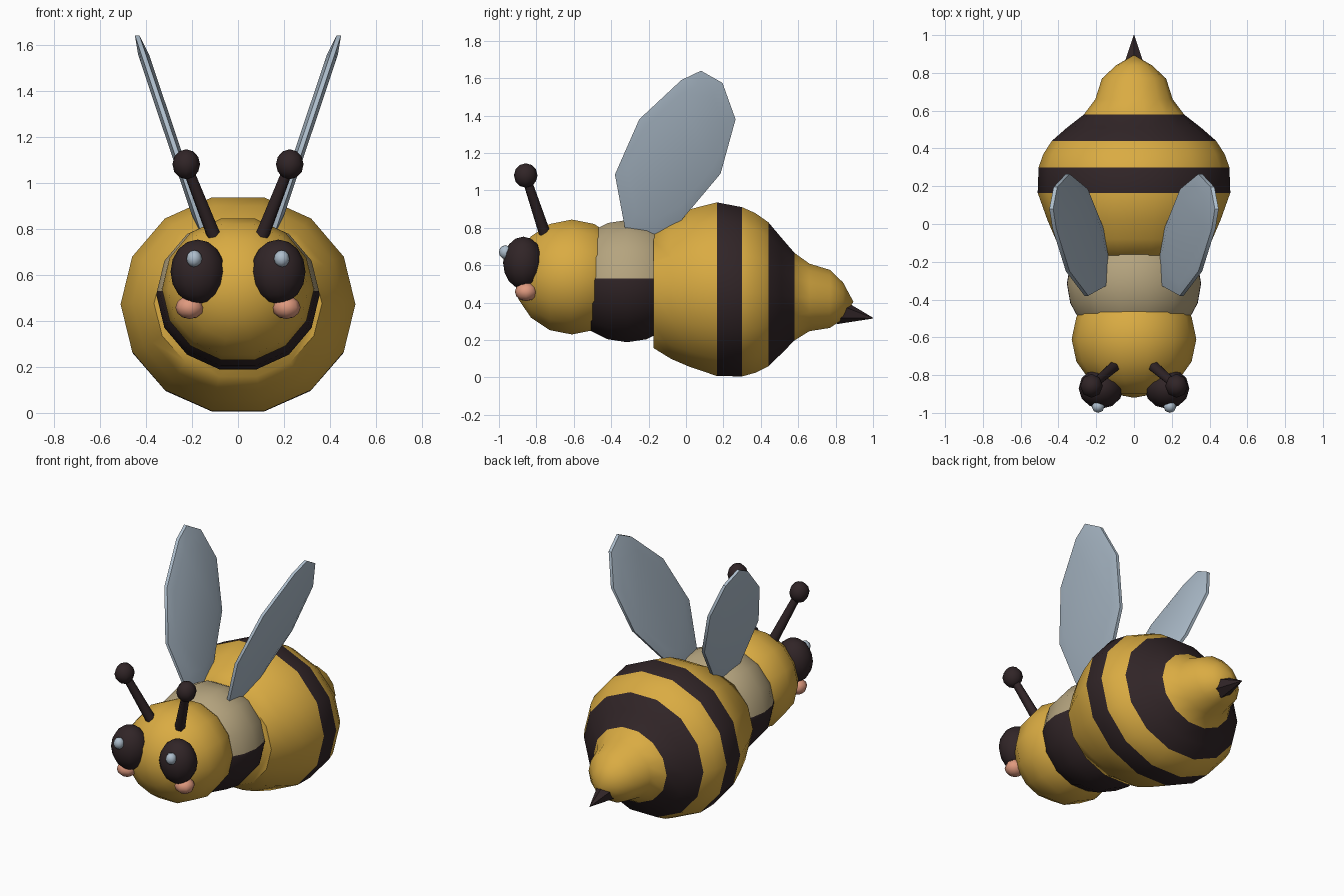
import bpy, bmesh, math
from mathutils import Vector, Matrix

if "Cube" in bpy.data.objects:
    bpy.data.objects.remove(bpy.data.objects["Cube"])


def material(name, rgb):
    m = bpy.data.materials.new(name)
    m.diffuse_color = (*rgb, 1)
    m.use_nodes = True
    m.node_tree.nodes["Principled BSDF"].inputs["Base Color"].default_value = m.diffuse_color
    return m


YELLOW = material("honey yellow", (0.70, 0.41, 0.055))
DARK = material("dark brown", (0.03, 0.018, 0.02))
BEIGE = material("beige fur", (0.46, 0.37, 0.21))
PALE = material("pale blue grey", (0.42, 0.51, 0.60))
PINK = material("cheek pink", (0.74, 0.32, 0.21))


def finish(name, bm, mats, angle=60):
    bmesh.ops.recalc_face_normals(bm, faces=bm.faces)
    me = bpy.data.meshes.new(name)
    bm.to_mesh(me)
    bm.free()
    for m in mats:
        me.materials.append(m)
    ob = bpy.data.objects.new(name, me)
    bpy.context.collection.objects.link(ob)
    bpy.context.view_layer.objects.active = ob
    ob.select_set(True)
    bpy.ops.object.shade_smooth_by_angle(angle=math.radians(angle))
    ob.select_set(False)
    return ob


def ball_mesh(center, radii, seg, rings, axis='Z'):
    bm = bmesh.new()
    bmesh.ops.create_uvsphere(bm, u_segments=seg, v_segments=rings, radius=1)
    if axis == 'Y':
        bm.transform(Matrix.Rotation(math.pi / 2, 4, 'X'))
        bm.transform(Matrix.Rotation(math.pi / 2, 4, 'Y'))
    bm.transform(Matrix.Translation(center) @ Matrix.Diagonal((*radii, 1)))
    return bm


def cone(name, a, b, r1, r2, seg, mat, angle=60):
    a, b = Vector(a), Vector(b)
    d = b - a
    bm = bmesh.new()
    bmesh.ops.create_cone(bm, cap_ends=True, segments=seg, radius1=r1, radius2=r2, depth=d.length)
    bm.transform(Matrix.Translation((a + b) / 2) @ d.to_track_quat('Z', 'Y').to_matrix().to_4x4())
    return finish(name, bm, [mat], angle)


# Abdomen: lofted rings (y, centre z, radius x, radius z) with a tail tip
RINGS = [(-0.175, .475, .365, .325), (-0.08, .475, .415, .385), (0.02, .478, .458, .432),
         (0.165, .472, .51, .476), (0.30, .458, .505, .464), (0.37, .452, .48, .438),
         (0.44, .445, .435, .395), (0.51, .437, .355, .318), (0.58, .432, .265, .24),
         (0.66, .428, .205, .185), (0.77, .42, .17, .159), (0.84, .41, .095, .10)]
N = 14
bm = bmesh.new()
loops = []
for y, zc, rx, rz in RINGS:
    loops.append([bm.verts.new((rx * math.sin(t), y, zc + rz * math.cos(t)))
                  for t in [(i + .5) * math.tau / N for i in range(N)]])
bm.faces.new(loops[0])
for k, (p, q) in enumerate(zip(loops, loops[1:])):
    mid = (RINGS[k][0] + RINGS[k + 1][0]) / 2
    for i in range(N):
        f = bm.faces.new((p[i], p[(i + 1) % N], q[(i + 1) % N], q[i]))
        f.material_index = int(.165 < mid < .30 or .44 < mid < .58)
tip = bm.verts.new((0, .895, .405))
for i in range(N):
    bm.faces.new((loops[-1][i], loops[-1][(i + 1) % N], tip))
finish("abdomen", bm, [YELLOW, DARK])

# Stinger
cone("stinger", (0, .82, .352), (0, 1.0, .317), .068, .002, 6, DARK, 30)

# Thorax: beige above, dark below
bm = ball_mesh((0, -.315, .515), (.355, .335, .335), 14, 10, 'Y')
bmesh.ops.bisect_plane(bm, geom=bm.verts[:] + bm.edges[:] + bm.faces[:],
                       plane_co=(0, 0, .53), plane_no=(0, 0, 1))
for f in bm.faces:
    f.material_index = int(f.calc_center_median().z < .53)
finish("thorax", bm, [BEIGE, DARK])

# Head
finish("head", ball_mesh((0, -.61, .537), (.33, .31, .315), 14, 8, 'Y'), [YELLOW])

# Wing outline as (y, z) seen from the side
OUTLINE = [(-.325, .79), (-.38, 1.085), (-.25, 1.38), (-.025, 1.59), (.08, 1.64),
           (.195, 1.575), (.265, 1.38), (.185, 1.09), (-.025, .84), (-.17, .765)]
SLOPE = .335


def wing(name, s):
    bm = bmesh.new()
    n = len(OUTLINE)
    cy, cz = sum(p[0] for p in OUTLINE) / n, sum(p[1] for p in OUTLINE) / n

    def ring(scale, off):
        out = []
        for y, z in OUTLINE:
            y, z = cy + (y - cy) * scale, cz + (z - cz) * scale
            out.append(bm.verts.new((s * (.15 + (z - .78) * SLOPE + off), y, z)))
        return out
    rows = [ring(.8, -.024), ring(1, -.010), ring(1, .010), ring(.8, .024)]
    for p, q in zip(rows, rows[1:]):
        for i in range(n):
            bm.faces.new((p[i], p[(i + 1) % n], q[(i + 1) % n], q[i]))
    bm.faces.new(rows[0])
    bm.faces.new(rows[-1])
    finish(name, bm, [PALE], 40)


# Mirrored parts
for side, s in (("left", 1), ("right", -1)):
    wing(side + "_wing", s)
    finish(side + "_eye", ball_mesh((s * .175, -.87, .613), (.118, .108, .14), 12, 8), [DARK])
    finish(side + "_eye_highlight",
           ball_mesh((s * .19, -.966, .67), (.034, .034, .037), 8, 6), [PALE])
    finish(side + "_cheek", ball_mesh((s * .21, -.855, .458), (.062, .06, .05), 8, 6), [PINK])
    cone(side + "_antenna_stalk", (s * .105, -.755, .77), (s * .222, -.855, 1.07),
         .032, .024, 6, DARK)
    finish(side + "_antenna_ball", ball_mesh((s * .225, -.857, 1.08), (.06, .063, .065), 8, 6), [DARK])
